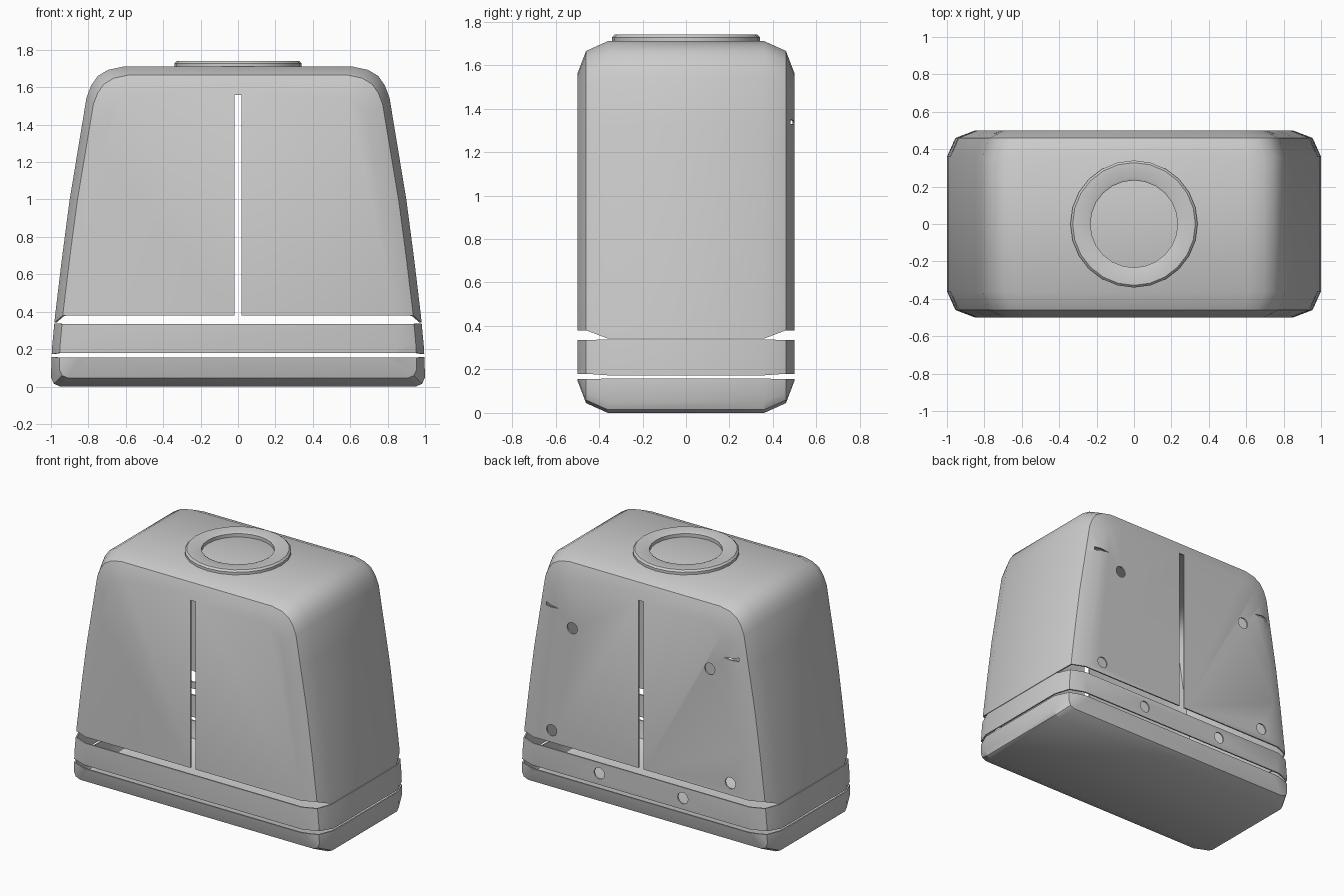
import bpy, bmesh, math

if "Cube" in bpy.data.objects:
    bpy.data.objects.remove(bpy.data.objects["Cube"])

# Right half of the front silhouette (x, z), bottom to top
HALF = [(.95, 0), (.985, .015), (1, .05), (.995, .2), (.978, .38), (.942, .68), (.90, 1.0),
        (.847, 1.32), (.81, 1.545), (.785, 1.61), (.75, 1.66), (.695, 1.693), (.615, 1.71)]
MID = .855


def new_object(name, bm):
    bmesh.ops.recalc_face_normals(bm, faces=bm.faces)
    me = bpy.data.meshes.new(name)
    bm.to_mesh(me)
    bm.free()
    ob = bpy.data.objects.new(name, me)
    bpy.context.collection.objects.link(ob)
    return ob


def loft(name, rings):
    """Closed skin through rings of equal length, capped at both ends."""
    bm = bmesh.new()
    vs = [[bm.verts.new(p) for p in r] for r in rings]
    n = len(rings[0])
    for a, b in zip(vs, vs[1:]):
        for i in range(n):
            j = (i + 1) % n
            bm.faces.new((a[i], a[j], b[j], b[i]))
    bm.faces.new(vs[0])
    bm.faces.new(vs[-1])
    return new_object(name, bm)


def cutter(pts, axis, lo, hi):
    """Prism from a 2D outline: yz outline along x, or xz outline along y."""
    place = (lambda p, t: (t, *p)) if axis == 'x' else (lambda p, t: (p[0], t, p[1]))
    ob = loft("cutter", [[place(p, t) for p in pts] for t in (lo, hi)])
    ob.hide_render = True
    return ob


def shell_part(name, region, cuts=()):
    """Thin hollow casing, kept inside a region, with slots and holes cut out."""
    profile = HALF + [(-x, z) for x, z in reversed(HALF)]
    rings = []
    for y, d in ((-.5, .15), (-.46, .045), (-.36, 0), (.36, 0), (.46, .045), (.5, .15)):
        rings.append([(x * (1 - d), y, MID + (z - MID) * (1 - d / MID)) for x, z in profile])
    ob = loft(name, rings)
    solid = ob.modifiers.new("wall", 'SOLIDIFY')
    solid.thickness = .01
    solid.offset = -1
    tools = [cutter(region, 'x', -1.5, 1.5), *cuts]
    for i, t in enumerate(tools):
        m = ob.modifiers.new("cut", 'BOOLEAN')
        m.operation = 'DIFFERENCE' if i else 'INTERSECT'
        m.solver = 'EXACT'
        m.object = t
    bpy.context.view_layer.update()
    dg = bpy.context.evaluated_depsgraph_get()
    me = bpy.data.meshes.new_from_object(ob.evaluated_get(dg))
    ob.modifiers.clear()
    ob.data = me
    for t in tools:
        bpy.data.objects.remove(t)
    return ob


def edge_line(outer, inner):
    """Seam that is level on front and back and steps to another height on the sides."""
    return [(-.7, outer), (-.46, outer), (-.36, inner), (.36, inner), (.46, outer), (.7, outer)]


def hole(x, z, r=.04):
    return cutter([(x + r * math.cos(a), z + r * math.sin(a))
                   for a in (math.tau * i / 16 for i in range(16))], 'y', .35, .7)


# Upper body: long slot front and back, holes and small wedge slits at the back
cuts = [cutter([(-.02, .3), (.02, .3), (.02, 1.56), (-.02, 1.56)], 'y', -.7, .7)]
for s in (-1, 1):
    cuts.append(hole(s * .535, 1.225))
    cuts.append(hole(s * .695, .465))
    cuts.append(cutter([(s * .64, 1.335), (s * .75, 1.35), (s * .75, 1.325)], 'y', .35, .7))
body = shell_part("upper_body", edge_line(.38, .342) + [(.7, 2), (-.7, 2)], cuts)

# Middle band with two holes at the back
band = shell_part("middle_band", edge_line(.18, .173) + edge_line(.335, .338)[::-1],
                  [hole(s * .325, .26) for s in (-1, 1)])

# Base tray
base = shell_part("base_tray", [(-.7, -.5)] + edge_line(.155, .158) + [(.7, -.5)])

# Raised ring on top
section = [(.34, 1.705), (.34, 1.728), (.328, 1.74), (.245, 1.74), (.233, 1.734), (.233, 1.705)]
bm = bmesh.new()
N = 24
vs = [[bm.verts.new((r * math.cos(math.tau * i / N), r * math.sin(math.tau * i / N), z))
       for r, z in section] for i in range(N)]
for i in range(N):
    a, b = vs[i], vs[(i + 1) % N]
    for k in range(len(section)):
        m = (k + 1) % len(section)
        bm.faces.new((a[k], b[k], b[m], a[m]))
ring = new_object("top_ring", bm)

# Smooth shading with sharp edges kept
for ob in (body, band, base, ring):
    bpy.ops.object.select_all(action='DESELECT')
    ob.select_set(True)
    bpy.context.view_layer.objects.active = ob
    bpy.ops.object.shade_smooth_by_angle(angle=math.radians(30))
